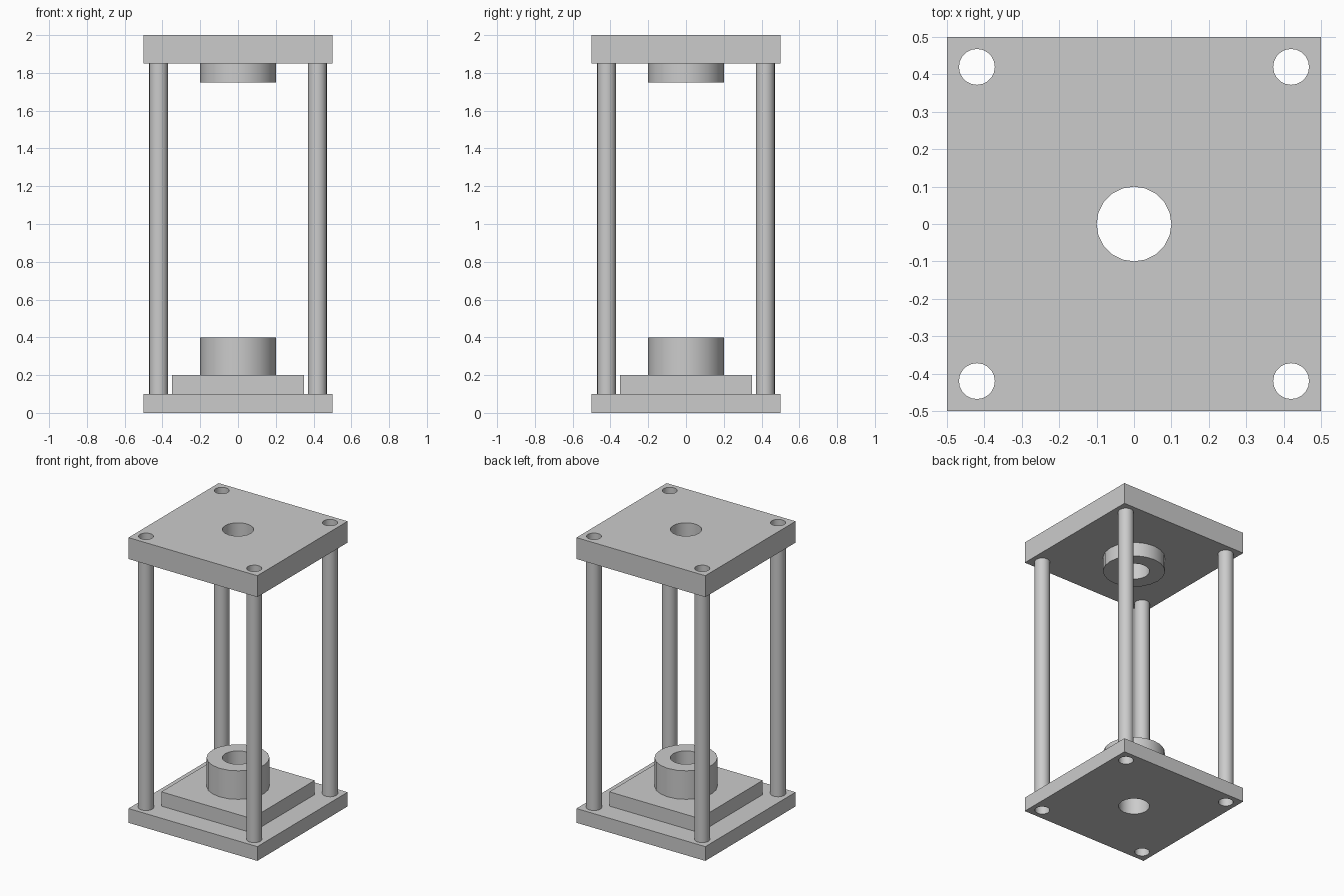
import bpy
import bmesh
from math import cos, sin, pi, radians
from mathutils import Matrix

SIDES = 20
POST = 0.42        # post offset from the centre
POST_R, BORE_R = 0.05, 0.048
CENTRE_R = 0.1     # central bore radius

default_cube = bpy.data.objects.get("Cube")
if default_cube:
    bpy.data.objects.remove(default_cube, do_unlink=True)

grey = bpy.data.materials.new("plain_grey")
grey.use_nodes = True
grey.diffuse_color = (0.6, 0.6, 0.6, 1)
grey.node_tree.nodes["Principled BSDF"].inputs["Base Color"].default_value = grey.diffuse_color


def add_object(name, bm):
    bmesh.ops.recalc_face_normals(bm, faces=bm.faces)
    mesh = bpy.data.meshes.new(name)
    bm.to_mesh(mesh)
    bm.free()
    mesh.materials.append(grey)
    obj = bpy.data.objects.new(name, mesh)
    bpy.context.collection.objects.link(obj)
    return obj


def smooth(obj):
    bpy.ops.object.select_all(action="DESELECT")
    obj.select_set(True)
    bpy.context.view_layer.objects.active = obj
    bpy.ops.object.shade_smooth_by_angle(angle=radians(30))


def tube(name, x, y, z0, z1, outer, inner):
    """Open tube: a rectangular profile swept around a vertical axis."""
    bm = bmesh.new()
    profile = [(inner, z0), (outer, z0), (outer, z1), (inner, z1)]
    rings = []
    for i in range(SIDES):
        a = 2 * pi * i / SIDES
        rings.append([bm.verts.new((x + r * cos(a), y + r * sin(a), z)) for r, z in profile])
    for i, ring in enumerate(rings):
        after = rings[(i + 1) % SIDES]
        for j in range(4):
            k = (j + 1) % 4
            bm.faces.new((ring[j], after[j], after[k], ring[k]))
    smooth(add_object(name, bm))


def plate(name, half, z0, z1, holes):
    """Square plate drilled with vertical holes given as (x, y, radius)."""
    bm = bmesh.new()
    size = Matrix.Diagonal((2 * half, 2 * half, z1 - z0, 1))
    mid = Matrix.Translation((0, 0, (z0 + z1) / 2))
    bmesh.ops.create_cube(bm, size=1, matrix=mid @ size)
    obj = add_object(name, bm)

    drill = bmesh.new()
    for x, y, r in holes:
        bmesh.ops.create_cone(drill, cap_ends=True, segments=SIDES, radius1=r, radius2=r,
                              depth=1, matrix=Matrix.Translation((x, y, 0)) @ mid
                              @ Matrix.Rotation(pi / 2, 4, "Z"))
    cutter = add_object(name + "_cutter", drill)
    cutter.hide_render = True

    cut = obj.modifiers.new("holes", "BOOLEAN")
    cut.operation = "DIFFERENCE"
    cut.solver = "EXACT"
    cut.object = cutter
    bpy.context.view_layer.objects.active = obj
    bpy.ops.object.modifier_apply(modifier=cut.name)
    bpy.data.objects.remove(cutter, do_unlink=True)
    smooth(obj)


corners = {"front_right": (-POST, -POST), "front_left": (POST, -POST),
           "back_right": (-POST, POST), "back_left": (POST, POST)}
centre = [(0, 0, CENTRE_R)]
all_holes = centre + [(x, y, BORE_R) for x, y in corners.values()]

# Plates
plate("base_plate", 0.5, 0, 0.1, all_holes)
plate("raised_pad", 0.35, 0.1, 0.2, centre)
plate("top_plate", 0.5, 1.85, 2, all_holes)

# Central collars
tube("lower_collar", 0, 0, 0.2, 0.4, 0.2, CENTRE_R)
tube("upper_collar", 0, 0, 1.75, 1.85, 0.2, CENTRE_R)

# Hollow corner posts
for corner, (px, py) in corners.items():
    tube(corner + "_post", px, py, 0.1, 1.85, POST_R, BORE_R)
